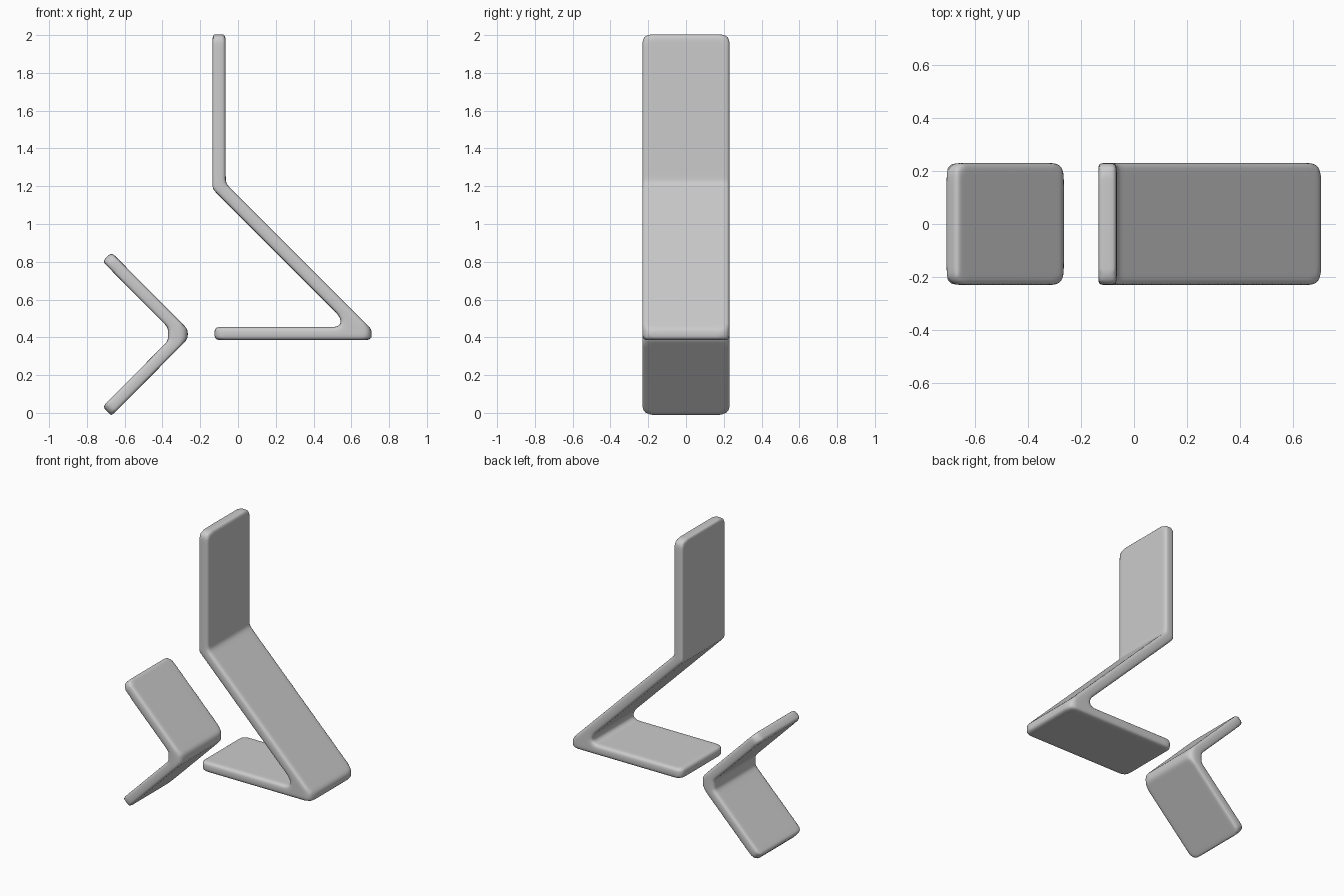
import bpy
import bmesh

if "Cube" in bpy.data.objects:
    bpy.data.objects.remove(bpy.data.objects["Cube"])

HALF_WIDTH = 0.231

# Single matte grey
grey = bpy.data.materials.new("light grey")
grey.use_nodes = True
colour = (0.6, 0.6, 0.6, 1.0)
grey.diffuse_color = colour
grey.node_tree.nodes["Principled BSDF"].inputs["Base Color"].default_value = colour


def folded_slab(name, outline, ends):
    """Extrude an x-z outline across y, round the listed end edges, soften the rest."""
    bm = bmesh.new()
    front = [bm.verts.new((x, -HALF_WIDTH, z)) for x, z in outline]
    back = [bm.verts.new((x, HALF_WIDTH, z)) for x, z in outline]
    count = len(outline)
    bm.faces.new(front)
    bm.faces.new(back[::-1])
    for i in range(count):
        j = (i + 1) % count
        bm.faces.new((front[i], back[i], back[j], front[j]))
    bmesh.ops.recalc_face_normals(bm, faces=bm.faces)

    # Rounded plate corners at the free ends and the sharp folds
    corners = [bm.edges.get((side[i], side[(i + 1) % count]))
               for i in ends for side in (front, back)]
    bmesh.ops.bevel(bm, geom=corners, offset=0.04, segments=4,
                    profile=0.5, affect='EDGES')
    mesh = bpy.data.meshes.new(name)
    bm.to_mesh(mesh)
    bm.free()
    mesh.materials.append(grey)
    obj = bpy.data.objects.new(name, mesh)
    bpy.context.collection.objects.link(obj)

    # Even surface, then soft rounded rims
    remesh = obj.modifiers.new("even_surface", 'REMESH')
    remesh.mode = 'VOXEL'
    remesh.voxel_size = 0.012
    remesh.use_smooth_shade = True
    soften = obj.modifiers.new("soft_rims", 'SMOOTH')
    soften.factor = 0.5
    soften.iterations = 12
    return obj


# Tall slab: upright back, slanted middle, flat foot
folded_slab("tall_folded_slab", [
    (-0.065, 2.004), (-0.135, 2.004), (-0.135, 1.185),
    (0.53, 0.52), (0.55, 0.48), (0.53, 0.455),
    (-0.125, 0.455), (-0.125, 0.385),
    (0.708, 0.385), (0.708, 0.442), (-0.065, 1.215),
], ends=(0, 6, 8))

# Small chevron: upper arm mirrored below its fold
MID = 0.417
upper = [(-0.265, 0.025), (-0.67, 0.433), (-0.7175, 0.385), (-0.37, 0.035)]
chevron = [(x, MID + z) for x, z in upper]
chevron += [(x, MID - z) for x, z in reversed(upper)]
folded_slab("small_chevron_slab", chevron, ends=(1, 5, 7))
